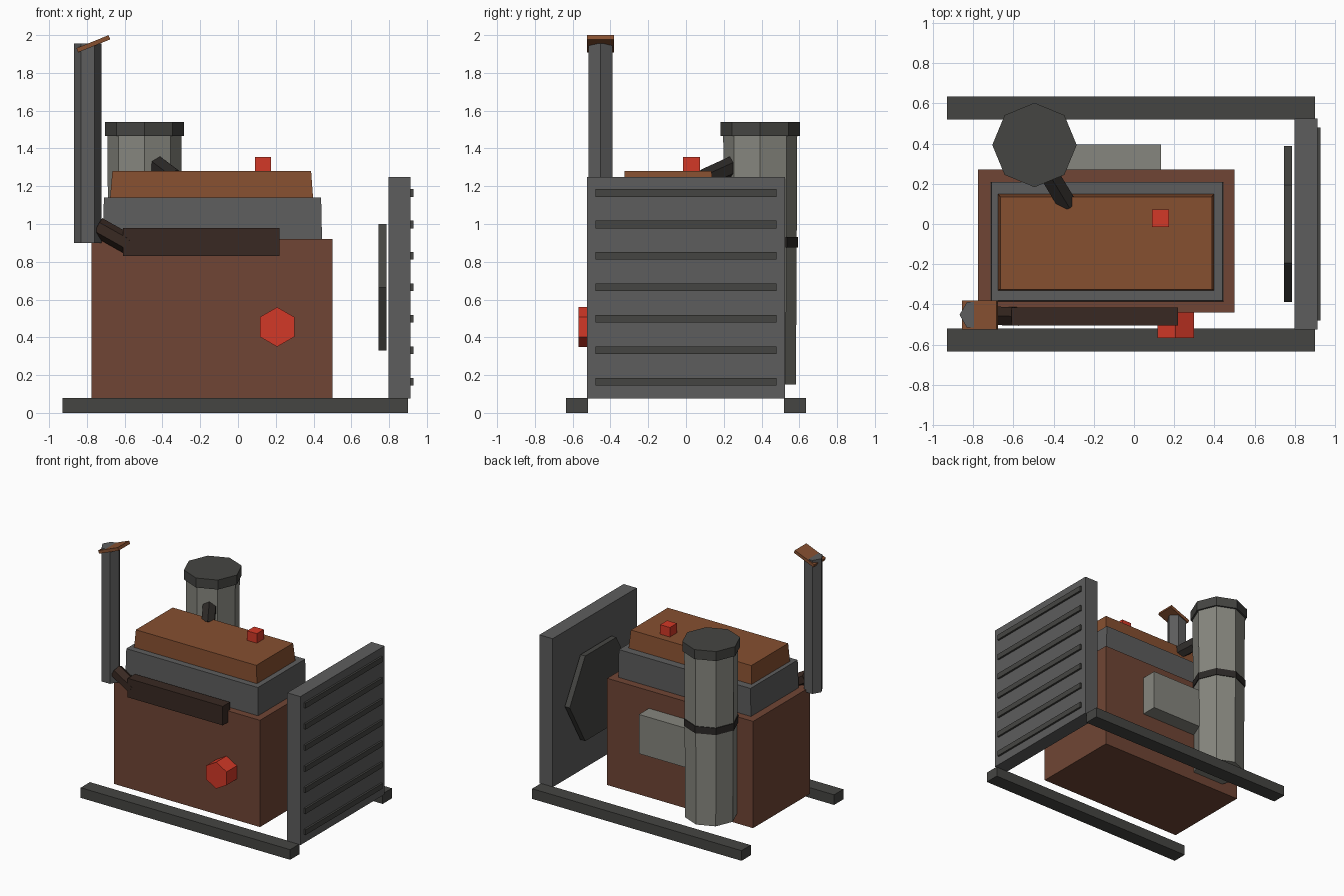
import bpy, bmesh, math
from mathutils import Vector, Matrix

if "Cube" in bpy.data.objects:
    bpy.data.objects.remove(bpy.data.objects["Cube"])


def material(name, rgb):
    m = bpy.data.materials.new(name)
    m.diffuse_color = (*rgb, 1)
    m.use_nodes = True
    m.node_tree.nodes["Principled BSDF"].inputs["Base Color"].default_value = m.diffuse_color
    return m


RUST = material("rust_paint", (0.16, 0.06, 0.035))
COVER = material("cover_paint", (0.24, 0.08, 0.03))
SOOT = material("sooty_iron", (0.04, 0.022, 0.016))
RED = material("red_paint", (0.65, 0.04, 0.02))
STEEL = material("steel", (0.11, 0.11, 0.11))
DARK = material("dark_steel", (0.06, 0.06, 0.055))
RUBBER = material("rubber", (0.025, 0.022, 0.02))
PALE = material("pale_grey", (0.24, 0.24, 0.21))


def finish(name, bm, mat):
    bmesh.ops.recalc_face_normals(bm, faces=bm.faces)
    me = bpy.data.meshes.new(name)
    bm.to_mesh(me)
    bm.free()
    me.materials.append(mat)
    ob = bpy.data.objects.new(name, me)
    bpy.context.collection.objects.link(ob)
    return ob


def box(name, x, y, z, mat, top_x=None, top_y=None):
    """Box from ranges; optional different ranges for the top face."""
    bm = bmesh.new()
    bmesh.ops.create_cube(bm, size=1)
    for v in bm.verts:
        top = v.co.z > 0
        rx = top_x if top and top_x else x
        ry = top_y if top and top_y else y
        v.co = (rx[v.co.x > 0], ry[v.co.y > 0], z[top])
    return finish(name, bm, mat)


def prism(name, start, end, r, sides, mat, turn=0, r2=None):
    """Flat-sided cylinder between two points."""
    a, b = Vector(start), Vector(end)
    d = b - a
    bm = bmesh.new()
    bmesh.ops.create_cone(bm, cap_ends=True, segments=sides, radius1=r,
                          radius2=r2 or r, depth=d.length)
    rot = d.to_track_quat('Z', 'Y').to_matrix().to_4x4()
    spin = Matrix.Rotation(math.radians(turn), 4, 'Z')
    bm.transform(Matrix.Translation((a + b) / 2) @ rot @ spin)
    return finish(name, bm, mat)


def hexagon(name, centre, r, axis, depth, mat, first):
    """Hexagonal plate along x or y with its first corner at angle `first`."""
    bm = bmesh.new()
    ring = []
    for i in range(6):
        t = math.radians(first + 60 * i)
        u, w = r * math.cos(t), r * math.sin(t)
        off = (0, u, w) if axis == 'x' else (u, 0, w)
        ring.append(bm.verts.new(Vector(centre) + Vector(off)))
    face = bm.faces.new(ring)
    out = bmesh.ops.extrude_face_region(bm, geom=[face])
    move = Vector((depth, 0, 0) if axis == 'x' else (0, depth, 0))
    for v in out['geom']:
        if isinstance(v, bmesh.types.BMVert):
            v.co += move
    return finish(name, bm, mat)


# Skid rails
for side, s in (("front", -1), ("back", 1)):
    box(side + "_rail", (-0.93, 0.90), sorted((s * 0.52, s * 0.635)), (0, 0.08), DARK)

# Engine block, head and cover
box("engine_block", (-0.775, 0.50), (-0.44, 0.27), (0.077, 0.92), RUST)
box("cylinder_head", (-0.715, 0.445), (-0.385, 0.21), (0.91, 1.14), STEEL,
    (-0.71, 0.44), (-0.38, 0.21))
box("valve_cover", (-0.678, 0.398), (-0.33, 0.15), (1.13, 1.28), COVER,
    (-0.665, 0.387), (-0.325, 0.135))
box("filler_cap", (0.09, 0.175), (-0.015, 0.073), (1.27, 1.355), RED)
hexagon("oil_filter", (0.207, -0.568, 0.455), 0.105, 'y', 0.14, RED, 90)
box("side_housing", (-0.45, 0.135), (0.26, 0.395), (0.47, 0.78), PALE)

# Exhaust manifold, pipe and rain flap
box("exhaust_manifold", (-0.61, 0.22), (-0.505, -0.415), (0.83, 0.98), SOOT)
prism("exhaust_elbow", (-0.745, -0.455, 0.985), (-0.585, -0.46, 0.895), 0.053, 6, SOOT)
prism("exhaust_stack", (-0.795, -0.452, 0.90), (-0.795, -0.452, 1.955), 0.073, 6, STEEL, 30)
flap = box("rain_flap", (-0.092, 0.092), (-0.072, 0.072), (-0.012, 0.012), COVER)
flap.data.transform(Matrix.Translation((-0.766, -0.452, 1.954))
                    @ Matrix.Rotation(math.radians(-22), 4, 'Y'))

# Air cleaner canister with cap, band and intake hose
cx, cy = -0.495, 0.393
prism("air_cleaner", (cx, cy, 0.15), (cx, cy, 1.47), 0.189, 8, PALE, 0, 0.196)
prism("air_cleaner_cap", (cx, cy, 1.465), (cx, cy, 1.54), 0.21, 8, DARK)
prism("air_cleaner_band", (cx, cy, 0.875), (cx, cy, 0.93), 0.199, 8, RUBBER)
prism("intake_hose", (-0.43, 0.26, 1.312), (-0.33, 0.095, 1.237), 0.054, 6, RUBBER)

# Radiator with slats, and fan disc behind it
box("radiator", (0.798, 0.913), (-0.525, 0.525), (0.077, 1.25), STEEL)
for i in range(7):
    z = 0.165 + i * 0.1667
    box(f"radiator_slat_{i + 1}", (0.90, 0.928), (-0.48, 0.48),
        (z - 0.021, z + 0.021), DARK)
hexagon("fan_disc", (0.745, 0, 0.665), 0.388, 'x', 0.042, DARK, 0)
